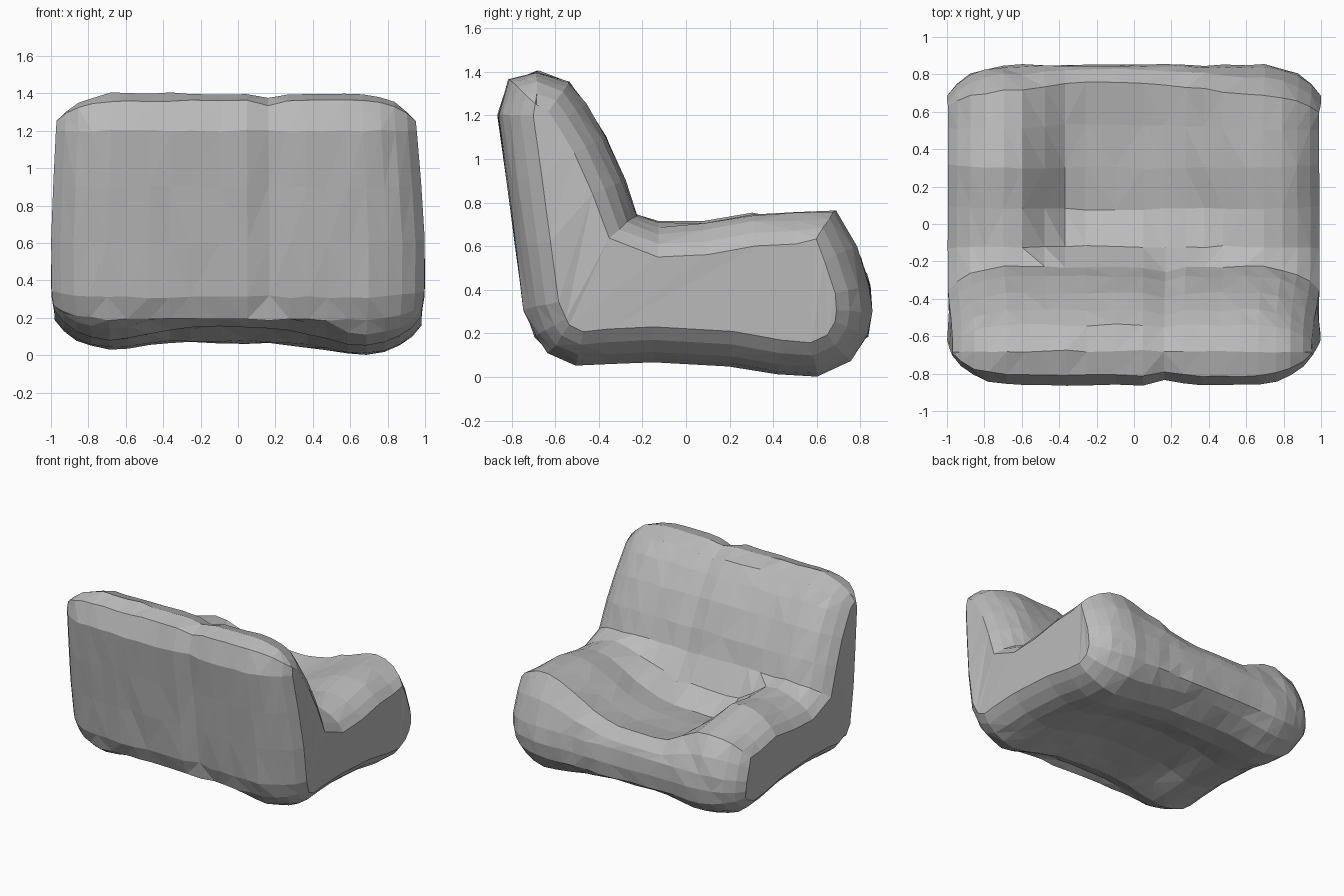
import bpy, bmesh, random
from mathutils import Vector

random.seed(4)
if "Cube" in bpy.data.objects:
    bpy.data.objects.remove(bpy.data.objects["Cube"], do_unlink=True)

# Soft grey upholstery
grey = bpy.data.materials.new("grey_fabric")
grey.use_nodes = True
colour = (0.5, 0.5, 0.5, 1)
grey.diffuse_color = colour
grey.node_tree.nodes["Principled BSDF"].inputs["Base Color"].default_value = colour

# Side outline (y, z) through an arm and the backrest, counter-clockwise
OUTLINE = [Vector(p) for p in (
    (-.5, .05), (-.35, .06), (-.15, .07), (.2, .05), (.42, .01), (.6, 0),
    (.75, .07), (.83, .19), (.85, .3), (.84, .42), (.78, .6), (.68, .77),
    (.5, .77), (.3, .76), (.08, .72), (-.12, .71), (-.23, .74), (-.28, .9),
    (-.37, 1.1), (-.46, 1.25), (-.54, 1.35), (-.68, 1.4), (-.81, 1.36),
    (-.86, 1.2), (-.82, .9), (-.78, .6), (-.74, .31), (-.69, .19), (-.63, .11))]
FRONT_TIP, TOP_TIP = 8, 21

# Cross stations: distance from the middle, rounding inset
EDGE = [(.6, 0), (.7, 0), (.8, .02), (.88, .05), (.95, .1), (1, .16)]
INNER = [-.48, -.37, -.26, -.1, .05, .17, .28, .38, .48]
STATIONS = ([(-x, d) for x, d in reversed(EDGE)]
            + [(x, 0) for x in INNER] + EDGE)


def smooth(a, b, v):
    t = min(1, max(0, (v - a) / (b - a)))
    return t * t * (3 - 2 * t)


def section(x, inset):
    """Side outline at x, with the dished seat, soft seam and arched base."""
    dish = smooth(-.66, -.32, x) * (1 - smooth(0, .8, x))
    seam = .03 * (1 - smooth(0, .13, abs(x - .17)))
    ring = []
    n = len(OUTLINE)
    for i, p in enumerate(OUTLINE):
        t = (OUTLINE[(i + 1) % n] - OUTLINE[i - 1]).normalized()
        normal = Vector((t.y, -t.x))
        q = p - normal * (inset + (seam if p.x < 0 and p.y > .2 else 0))
        # Seat hollow, and the right arm falling towards its front
        if p.y < .9 and p.x > -.2:
            drop = .27 * dish * smooth(-.26, -.02, p.x)
            drop *= 1 - .2 * smooth(.4, .7, p.x)
            if x < 0:
                drop += .09 * (1 - dish) * smooth(.2, .7, p.x)
            drop *= smooth(.4, .75, p.y)
            q += Vector((.35 * drop * smooth(.4, .65, p.x), -drop))
        # Arched base, highest towards the back
        if p.y < .15:
            rise = .065 + .04 * (1 - smooth(.1, .5, p.x))
            q.y += max(0, rise * (1 - (x / .62) ** 2)) + .03 * smooth(0, .6, -x)
        if inset < .1:
            q += Vector((random.uniform(-1, 1), random.uniform(-1, 1))) * .006
        taper = 1 - (.05 if x > 0 else .03) * smooth(.5, 1.4, p.y)
        taper -= .02 * (1 - smooth(.05, .4, p.y))
        ring.append((x * taper, q.x, q.y))
    return ring


def cap(bm, ring):
    """Close an end with a strip of triangles from the front to the top."""
    upper = ring[FRONT_TIP:TOP_TIP + 1]
    lower = ring[FRONT_TIP::-1] + ring[:TOP_TIP - 1:-1]
    i = j = 0
    while i < len(upper) - 1 or j < len(lower) - 1:
        a, b = upper[i], lower[j]
        if i / (len(upper) - 1) <= j / (len(lower) - 1):
            i += 1
            c = upper[i]
        else:
            j += 1
            c = lower[j]
        if len({a, b, c}) == 3:
            bm.faces.new((a, b, c))


# Padded armchair body: sections bridged across the width and capped
bm = bmesh.new()
rings = [[bm.verts.new(c) for c in section(x, d)] for x, d in STATIONS]
for a, b in zip(rings, rings[1:]):
    for i in range(len(a)):
        j = (i + 1) % len(a)
        bm.faces.new((a[i], a[j], b[j], b[i]))
cap(bm, rings[0])
cap(bm, rings[-1])
bmesh.ops.triangulate(bm, faces=bm.faces[:])
bmesh.ops.recalc_face_normals(bm, faces=bm.faces[:])
mesh = bpy.data.meshes.new("padded_armchair")
bm.to_mesh(mesh)
bm.free()
mesh.materials.append(grey)
chair = bpy.data.objects.new("padded_armchair", mesh)
bpy.context.collection.objects.link(chair)
